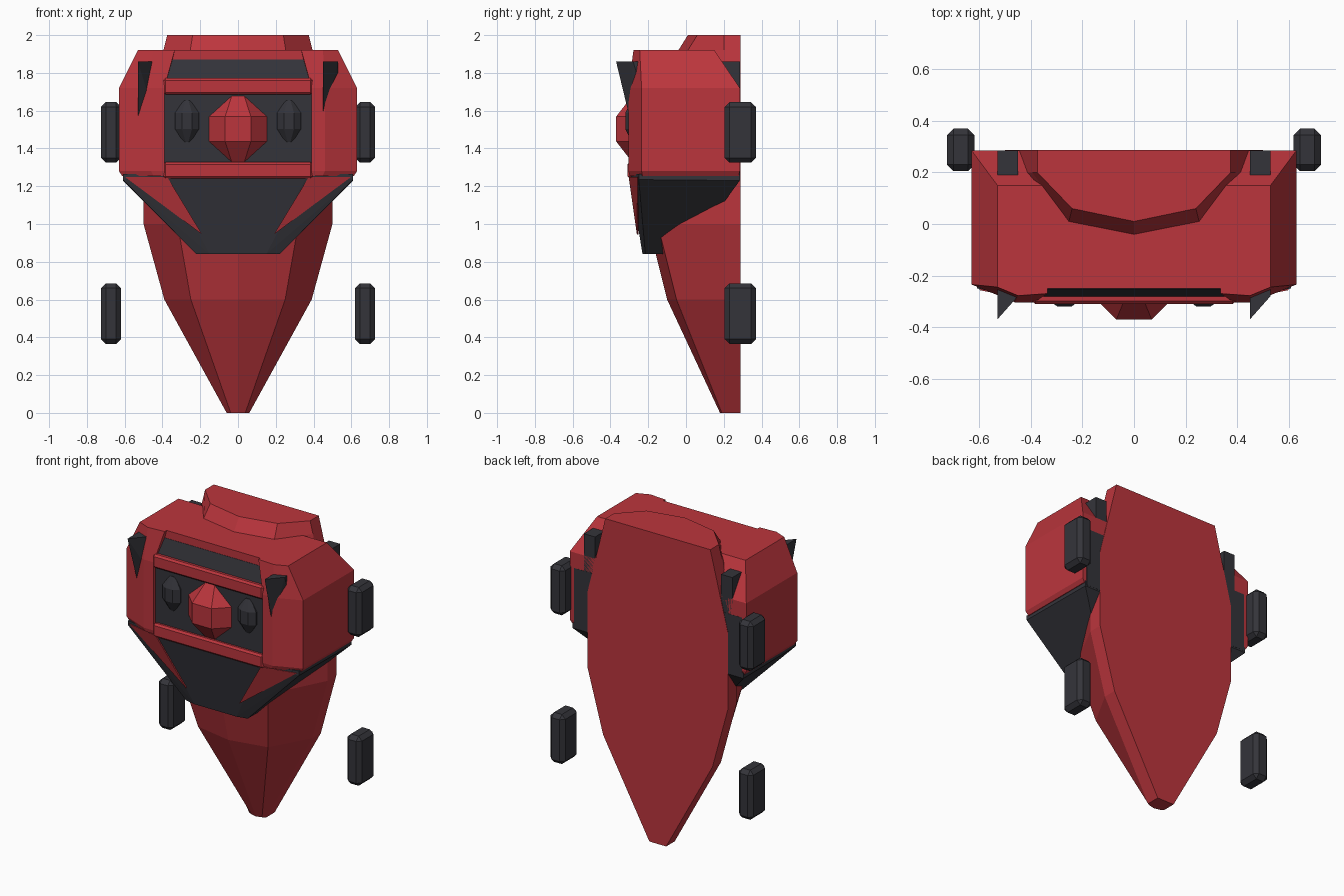
import bpy, bmesh, math
from mathutils import Vector

cube = bpy.data.objects.get("Cube")
if cube:
    bpy.data.objects.remove(cube, do_unlink=True)


def material(name, rgb):
    m = bpy.data.materials.new(name)
    m.use_nodes = True
    m.diffuse_color = (*rgb, 1)
    m.node_tree.nodes["Principled BSDF"].inputs["Base Color"].default_value = (*rgb, 1)
    return m


RED = material("red", (0.50, 0.036, 0.046))
BLACK = material("charcoal", (0.034, 0.034, 0.042))
BACK = 0.285


def finish(bm, name, mat, bevel=0, segments=1):
    bmesh.ops.recalc_face_normals(bm, faces=bm.faces)
    me = bpy.data.meshes.new(name)
    bm.to_mesh(me)
    bm.free()
    me.materials.append(mat)
    ob = bpy.data.objects.new(name, me)
    bpy.context.collection.objects.link(ob)
    if bevel:
        b = ob.modifiers.new("bevel", "BEVEL")
        b.width, b.segments = bevel, segments
    return ob


def loft(name, rings, mat, bevel=0):
    """Skin closed rings of points and cap both ends."""
    bm = bmesh.new()
    rows = [[bm.verts.new(p) for p in ring] for ring in rings]
    n = len(rows[0])
    for a, b in zip(rows, rows[1:]):
        for i in range(n):
            j = (i + 1) % n
            bm.faces.new((a[i], a[j], b[j], b[i]))
    bm.faces.new(rows[0])
    bm.faces.new(rows[-1])
    return finish(bm, name, mat, bevel)


def solid(name, points, mat, bevel=0):
    """Convex block around the points."""
    bm = bmesh.new()
    for p in points:
        bm.verts.new(p)
    res = bmesh.ops.convex_hull(bm, input=bm.verts)
    loose = [g for g in res["geom_interior"] if isinstance(g, bmesh.types.BMVert)]
    bmesh.ops.delete(bm, geom=loose, context="VERTS")
    bmesh.ops.dissolve_limit(bm, angle_limit=0.02, verts=bm.verts, edges=bm.edges)
    return finish(bm, name, mat, bevel)


def box(name, lo, hi, mat, bevel=0):
    pts = [(x, y, z) for x in (lo[0], hi[0]) for y in (lo[1], hi[1]) for z in (lo[2], hi[2])]
    return solid(name, pts, mat, bevel)


def both(points):
    return [(s * x, y, z) for s in (1, -1) for x, y, z in points]


def gem(name, center, rx, ry, profile, mat):
    """Eight-sided faceted knob; profile holds (height, radius factor)."""
    rings = []
    for h, f in profile:
        ring = []
        for k in range(8):
            a = math.radians(45 * k + 22.5)
            ring.append(Vector(center) + Vector((rx * f * math.cos(a), ry * f * math.sin(a), h)))
        rings.append(ring)
    return loft(name, rings, mat)


# Pointed shield-like hull with a flat back
hull = []
for z, w, front in ((0, .06, .18), (.6, .39, -.10), (1.0, .5, -.2),
                    (1.5, .5, -.22), (1.92, .395, -.04), (2.0, .375, .01)):
    half = [(w, BACK + .003), (w, .2), (.64 * w, min(front + .05, .19)), (0, front)]
    hull.append([(x, y, z) for x, y in half] + [(-x, y, z) for x, y in half[-2::-1]])
loft("hull", hull, RED)

# Jaw block with chamfered underside
solid("jaw", both([(.37, -.3, 1.265), (.61, -.25, 1.265), (.61, -.25, 1.235), (.15, -.23, .84),
                   (.22, -.215, .84), (.22, .0, .84), (.5, .2, 1.13),
                   (.61, BACK, 1.23), (.61, BACK, 1.265)]), BLACK)

# Middle of the helmet, a side profile run across
roof = [(-.25, 1.92), (-.25, 1.25), (BACK - .001, 1.25), (BACK - .001, 1.72), (.15, 1.92)]
loft("helmet_core", [[(x, y, z) for y, z in roof] for x in (-.38, .38)], RED)
box("back_panel", (-.6, .1, 1.24), (.6, BACK + .001, 1.62), BLACK)

# Visor strip, face panel and the bars framing it
visor = [(-.252, 1.87), (-.285, 1.76), (-.2, 1.76), (-.2, 1.87)]
loft("visor_strip", [[(x, y, z) for y, z in visor] for x in (-.375, .375)], BLACK)
box("face_panel", (-.39, -.285, 1.3), (.39, -.2, 1.72), BLACK)
for name, z in (("upper_bar", 1.685), ("lower_bar", 1.24)):
    box(name, (-.395, -.31, z), (.395, -.2, z + .088), RED, .012)

# Faceted nose
gem("nose", (0, -.205, 1.503), .179, .179,
    [(-.182, .45), (-.065, 1), (.065, 1), (.182, .45)], RED)

for side, s in (("left", 1), ("right", -1)):
    # Helmet cheeks, narrowing to the roof
    low = [(.39, -.305), (.46, -.305), (.63, -.235), (.63, BACK), (.36, BACK)]
    top = [(.335, -.27), (.45, -.278), (.53, -.245), (.53, .15), (.335, .15)]
    rings = [[(s * x * .975, y * .98, 1.255) for x, y in low]]
    rings += [[(s * x, y, z) for x, y in low] for z in (1.28, 1.72)]
    rings.append([(s * x, y, 1.92) for x, y in top])
    loft(side + "_cheek", rings, RED)

    # Red inlay on the jaw
    tri = [(.375, -.2975, 1.25), (.6, -.2505, 1.25), (.19, -.254, .945)]
    solid(side + "_jaw_inlay", [(s * x, y + d, z) for x, y, z in tri for d in (-.006, .003)], RED)

    # Eyes
    gem(side + "_eye", (s * .27, -.275, 1.545), .069, .05,
        [(-.11, .3), (-.042, 1), (.042, 1), (.11, .3)], BLACK)

    # Long horn bar passing through the helmet, same slant on both sides
    x0, x1 = (.45, .53) if s > 0 else (-.53, -.45)
    tip, wide = (-.295, -.2) if s > 0 else (-.27, -.24)
    solid(side + "_horn", [(x0, -.37, 1.86), (x1, -.28, 1.86), (x0, tip, 1.55), (x1, wide, 1.6),
                           (x0, BACK, 1.86), (x1, BACK, 1.86),
                           (x0, BACK, 1.62), (x1, BACK, 1.62)], BLACK)

    # Floating pods
    for level, z in (("upper", 1.325), ("lower", .365)):
        xs = sorted((s * .62, s * .725))
        box(f"{side}_{level}_pod", (xs[0], .205, z), (xs[1], .37, z + .32), BLACK, .025)
